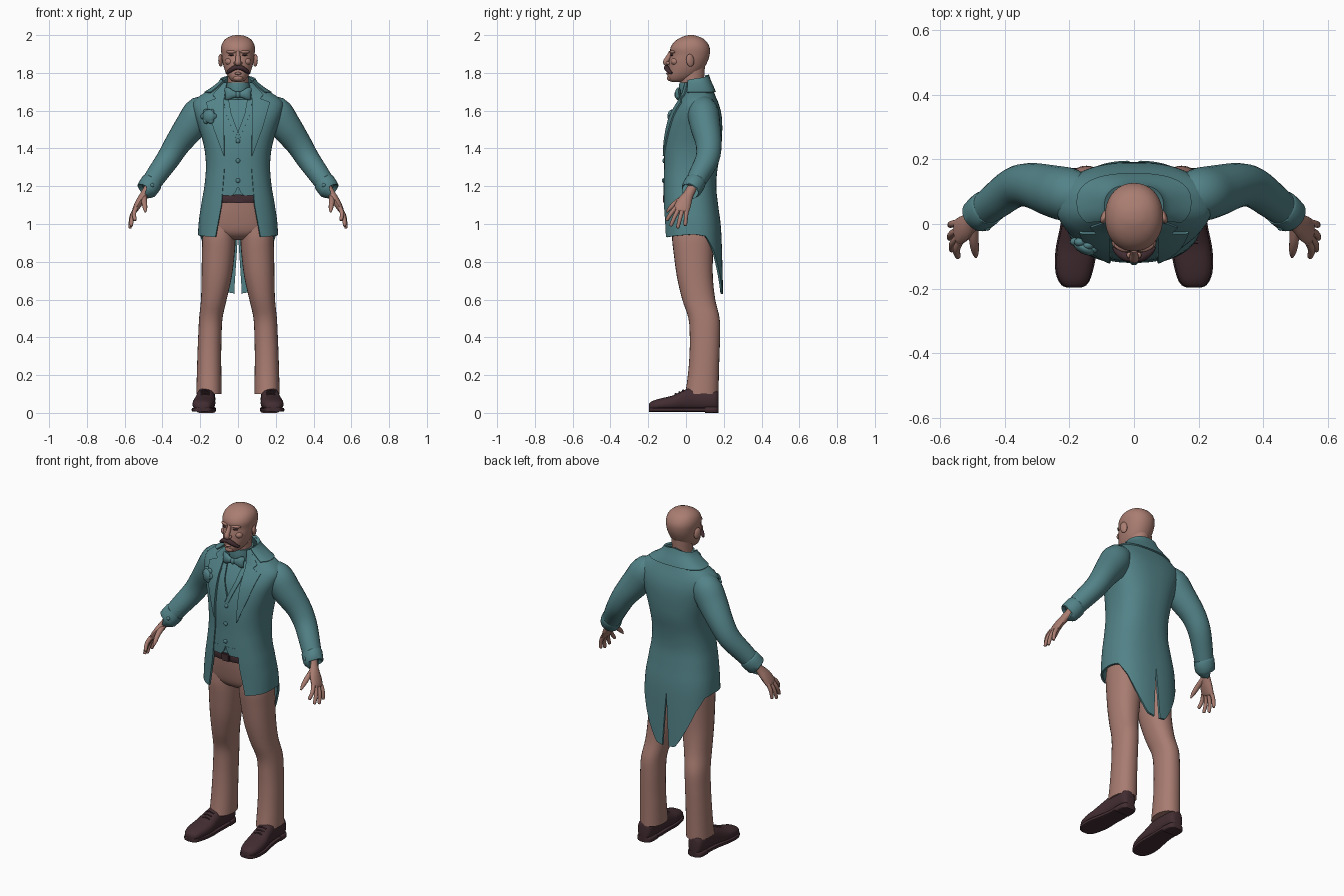
import bpy, bmesh, math
from mathutils import Vector, Matrix

PI = math.pi


def material(name, col):
    m = bpy.data.materials.new(name)
    m.diffuse_color = (*col, 1)
    return m


TEAL = material("teal_cloth", (0.085, 0.225, 0.245))
SKIN = material("skin", (0.40, 0.205, 0.165))
PINK = material("trouser_cloth", (0.39, 0.20, 0.165))
DARK = material("dark_leather", (0.055, 0.026, 0.032))


def dense(rows, k=5):
    """Smooth resampling of a list of number tuples."""
    out = []
    for i in range(len(rows) - 1):
        p0, p1, p2, p3 = (rows[max(i - 1, 0)], rows[i], rows[i + 1], rows[min(i + 2, len(rows) - 1)])
        for s in range(k):
            t = s / k
            out.append(tuple(0.5 * (2 * b + (c - a) * t + (2 * a - 5 * b + 4 * c - d) * t * t
                             + (3 * b - a - 3 * c + d) * t ** 3) for a, b, c, d in zip(p0, p1, p2, p3)))
    return out + [tuple(rows[-1])]


def table(rows, z):
    """Linear lookup; the first column is the key. Returns the other columns."""
    if z <= rows[0][0]:
        return rows[0][1:]
    for a, b in zip(rows, rows[1:]):
        if z <= b[0]:
            t = (z - a[0]) / (b[0] - a[0])
            return tuple(p + (q - p) * t for p, q in zip(a[1:], b[1:]))
    return rows[-1][1:]


def finish(name, bm, mat, mirror=False, thick=0):
    me = bpy.data.meshes.new(name)
    bm.to_mesh(me)
    bm.free()
    me.materials.append(mat)
    ob = bpy.data.objects.new(name, me)
    bpy.context.collection.objects.link(ob)
    if mirror:
        ob.modifiers.new("mirror", 'MIRROR')
    if thick:
        s = ob.modifiers.new("thickness", 'SOLIDIFY')
        s.thickness, s.offset = thick, -1
    return ob


def loft(name, rings, mat, mirror=False):
    bm = bmesh.new()
    vs = [[bm.verts.new(p) for p in r] for r in rings]
    n = len(vs[0])
    for a, b in zip(vs, vs[1:]):
        for i in range(n):
            bm.faces.new((a[i], a[(i + 1) % n], b[(i + 1) % n], b[i]))
    bm.faces.new(vs[0])
    bm.faces.new(vs[-1])
    bmesh.ops.recalc_face_normals(bm, faces=bm.faces)
    return finish(name, bm, mat, mirror)


def grid(name, rows, mat, thick):
    bm = bmesh.new()
    vs = [[bm.verts.new(p) for p in r] for r in rows]
    for a, b in zip(vs, vs[1:]):
        for j in range(len(a) - 1):
            bm.faces.new((a[j], a[j + 1], b[j + 1], b[j]))
    return finish(name, bm, mat, True, thick)


def sup(a, n):
    s, c = math.sin(a), math.cos(a)
    return math.copysign(abs(s) ** (2 / n), s), math.copysign(abs(c) ** (2 / n), c)


def stack(name, rows, mat, n=2.3, seg=32, mirror=False, k=4):
    """Upright loft; rows are (z, centre x, front y, back y, half width)."""
    rings = []
    for z, cx, yf, yb, rx in dense(rows, k):
        ring = [sup(2 * PI * i / seg, n) for i in range(seg)]
        rings.append([(cx + rx * s, (yf + yb) / 2 + (yb - yf) / 2 * c, z) for s, c in ring])
    return loft(name, rings, mat, mirror)


def tube(name, path, mat, mirror=True, seg=14, k=4):
    """Swept tube; path rows are (x, y, z, radius along y, other radius)."""
    pts = dense(path, k)
    rings = []
    for i, p in enumerate(pts):
        t = (Vector(pts[min(i + 1, len(pts) - 1)][:3]) - Vector(pts[max(i - 1, 0)][:3])).normalized()
        ref = Vector((0, 1, 0)) if abs(t.y) < 0.9 else Vector((0, 0, 1))
        u = (ref - t * ref.dot(t)).normalized()
        v = t.cross(u)
        rings.append([Vector(p[:3]) + u * p[3] * math.cos(2 * PI * j / seg) + v * p[4] * math.sin(2 * PI * j / seg)
                      for j in range(seg)])
    return loft(name, rings, mat, mirror)


def ball(name, loc, scale, mat, mirror=False, rx=0.0, rz=0.0):
    bm = bmesh.new()
    bmesh.ops.create_uvsphere(bm, u_segments=16, v_segments=10, radius=1)
    m = Matrix.Translation(loc) @ Matrix.Rotation(rz, 4, 'Z') @ Matrix.Rotation(rx, 4, 'X')
    bm.transform(m @ Matrix.Diagonal((*scale, 1)))
    return finish(name, bm, mat, mirror)


# Torso sections: z, front y, back y, half width
BODY = dense([(.60, -.13, .197, .215), (.95, -.122, .187, .212), (1.1, -.125, .17, .195), (1.2, -.125, .16, .178),
              (1.3, -.122, .168, .17), (1.4, -.12, .186, .178), (1.5, -.105, .192, .205), (1.58, -.08, .188, .232),
              (1.64, -.045, .172, .24), (1.68, -.022, .155, .20), (1.72, -.01, .14, .135), (1.76, -.005, .122, .088),
              (1.80, 0, .108, .074)])
N = 2.5


def body(a, z, off=0):
    yf, yb, rx = table(BODY, z)
    s, c = sup(a, N)
    return Vector(((rx + off) * s, (yf + yb) / 2 + ((yb - yf) / 2 + off) * c, z))


def front_y(x, z):
    yf, yb, rx = table(BODY, z)
    return (yf + yb) / 2 - (yb - yf) / 2 * (1 - min(abs(x) / rx, .97) ** N) ** (1 / N)


# Tailcoat body: cut-away hem, open front, split tails
HEM = [(0, .63), (.25, .64), (.6, .74), (1.0, .86), (1.4, .935), (1.8, .945), (PI, .93)]
OPEN = [(.93, .12), (1.1, .088), (1.3, .072), (1.6, .076), (1.72, .065), (1.8, .055)]
coat = []
for i in range(41):
    s = i / 40
    col = []
    for j in range(49):
        lo, hi = table(HEM, s * PI)[0], 1.79 - .04 * s
        z = lo + (hi - lo) * j / 48
        rx = table(BODY, z)[2]
        p = body(s * (PI - math.asin(min(table(OPEN, z)[0] / rx, 1) ** (N / 2))), z)
        gap = .02 * max(0, min(1, (.95 - z) / .3))
        p.x = max(p.x, gap) if s < .5 else p.x
        col.append(p)
    coat.append(col)
grid("tailcoat", coat, TEAL, .012)
grid("coat_collar", [[body(2.25 * i / 20, 1.70 + (.092 - .03 * i / 20) * j / 8, .010) for j in range(9)]
                     for i in range(21)], TEAL, .012)


def panel(name, inner, outer, off, thick):
    """Cloth panel laid over the chest between two (x, z) edges."""
    a, b = [[p for q, r in zip(e, e[1:]) for p in [(q[0] + (r[0] - q[0]) * t / 5, q[1] + (r[1] - q[1]) * t / 5)
             for t in range(5)]] + [e[-1]] for e in (inner, outer)]
    rows = []
    for i in range(7):
        row = [(p[0] + (q[0] - p[0]) * i / 6, p[1] + (q[1] - p[1]) * i / 6) for p, q in zip(a, b)]
        rows.append([(x, front_y(x, z) - off, z) for x, z in row])
    return grid(name, rows, TEAL, thick)


panel("lapels", [(.06, 1.75), (.07, 1.69), (.074, 1.66), (.075, 1.62), (.075, 1.5), (.074, 1.36)],
      [(.075, 1.75), (.135, 1.685), (.118, 1.665), (.17, 1.645), (.128, 1.5), (.076, 1.36)], .009, .010)

# Shirt, waistcoat, buttons
stack("shirt", [(z, 0, yf + .014, yb - .02, rx * .9) for z, yf, yb, rx in
                [(z, *table(BODY, z)) for z in (1.15, 1.25, 1.35, 1.45, 1.55, 1.62, 1.67, 1.72)]], TEAL, N, 40)
panel("waistcoat", [(0, 1.49), (0, 1.35), (0, 1.195)], [(.085, 1.68), (.085, 1.4), (.10, 1.15)], -.006, .010)
panel("waistcoat_points", [(0, 1.20), (.012, 1.17), (.03, 1.15)], [(.09, 1.20), (.09, 1.18), (.09, 1.15)], -.005, .010)
panel("waistcoat_collar", [(0, 1.49), (.035, 1.58), (.055, 1.69)][::-1],
      [(.012, 1.46), (.062, 1.58), (.085, 1.69)][::-1], -.001, .008)
for z in (1.44, 1.335, 1.23):
    ball("waistcoat_button", (0, front_y(0, z) + .004, z), (.012, .007, .012), TEAL)

# Neck, shirt collar, bow tie
stack("neck", [(1.66, 0, -.02, .095, .056), (1.75, 0, -.03, .095, .055), (1.83, 0, -.03, .1, .058)], SKIN, 2)
stack("shirt_collar", [(1.66, 0, -.03, .105, .068), (1.71, 0, -.037, .105, .066), (1.75, 0, -.035, .105, .064)], TEAL, 2)
tube("bow_tie", [(.0, -.045, 1.685, .008, .014), (.02, -.046, 1.686, .012, .018), (.045, -.044, 1.688, .015, .031),
                 (.06, -.038, 1.69, .012, .034), (.063, -.036, 1.69, .006, .03)], TEAL)
ball("bow_knot", (0, -.05, 1.685), (.014, .012, .018), TEAL)

# Flower on the lapel
ball("flower_centre", (-.155, front_y(.155, 1.57) - .014, 1.57), (.036, .018, .036), TEAL, rz=-.5)
for i in range(6):
    a = i * PI / 3
    x, z = -.155 + .025 * math.cos(a), 1.57 + .025 * math.sin(a)
    ball("flower_petal", (x, front_y(x, z) - .008, z), (.018, .014, .018), TEAL)

# Sleeves, cuffs, sleeve buttons
tube("sleeves", [(.13, .085, 1.60, .06, .06), (.195, .09, 1.592, .082, .086), (.25, .102, 1.52, .08, .083),
                 (.32, .12, 1.425, .069, .069), (.37, .113, 1.345, .063, .062), (.43, .07, 1.26, .056, .056),
                 (.478, .032, 1.19, .048, .05)], TEAL, seg=24)
tube("cuffs", [(.452, .052, 1.226, .05, .05), (.456, .05, 1.221, .056, .058), (.484, .026, 1.18, .054, .056),
               (.488, .023, 1.175, .044, .046)], TEAL, seg=24, k=2)
for x, y, z in ((.39, .04, 1.285), (.415, .024, 1.25), (.455, -.012, 1.205)):
    ball("sleeve_buttons", (x, y, z), (.011, .009, .011), TEAL, True)

# Hands
tube("palms", [(.475, .032, 1.19, .026, .024), (.497, .012, 1.155, .028, .022), (.522, -.01, 1.115, .04, .021),
               (.545, -.025, 1.075, .042, .015), (.549, -.028, 1.065, .03, .008)], SKIN)
for by, tip in ((-.056, (.545, -.103, 1.018)), (-.036, (.565, -.082, .988)),
                (-.016, (.572, -.045, .977)), (.004, (.57, -.004, .99))):
    b, t = Vector((.54, by, 1.085)), Vector(tip)
    m = (b + t) / 2 + Vector((.008, 0, .004))
    e = t - (t - m) * .12
    tube("fingers", [(*b, .012, .012), (*m, .011, .0115), (*e, .009, .009), (*t, .003, .003)], SKIN, seg=10)
tube("thumbs", [(.497, -.0, 1.145, .016, .016), (.496, -.05, 1.115, .014, .015), (.492, -.083, 1.085, .011, .012),
                (.49, -.103, 1.062, .004, .004)], SKIN, seg=10)

# Head
stack("head", [(1.752, 0, -.075, -.02, .015), (1.76, 0, -.09, .01, .036), (1.785, 0, -.097, .06, .056),
               (1.82, 0, -.093, .092, .072), (1.86, 0, -.09, .114, .082), (1.895, 0, -.083, .125, .087),
               (1.93, 0, -.083, .126, .09), (1.96, 0, -.066, .113, .082), (1.982, 0, -.038, .09, .063),
               (1.996, 0, -.005, .056, .034), (2.0, 0, .015, .037, .01)], SKIN, 2.15, 36)
tube("nose", [(0, -.078, 1.912, .012, .01), (0, -.088, 1.89, .014, .012), (0, -.106, 1.862, .014, .015),
              (0, -.105, 1.85, .013, .016), (0, -.092, 1.842, .006, .01)], SKIN, False)
ball("nostrils", (.014, -.096, 1.852), (.009, .011, .009), SKIN, True)
ball("brows", (.036, -.071, 1.911), (.028, .014, .009), SKIN, True, rz=.35)
ball("eyes", (.035, -.074, 1.894), (.015, .010, .004), DARK, True, rz=.35)
ball("cheeks", (.045, -.058, 1.86), (.024, .022, .02), SKIN, True)
ball("lower_lip", (0, -.096, 1.797), (.02, .01, .007), SKIN)
ball("chin", (0, -.085, 1.772), (.026, .016, .016), SKIN)
ball("ears", (.092, .022, 1.866), (.011, .022, .034), SKIN, True, rx=.15, rz=.35)
tube("moustache", [(0, -.102, 1.828, .012, .011), (.02, -.103, 1.826, .014, .013), (.042, -.093, 1.812, .012, .011),
                   (.058, -.08, 1.80, .007, .007), (.066, -.073, 1.803, .002, .002)], DARK)

# Belt and buckle
stack("belt", [(1.11, 0, -.108, .14, .165), (1.115, 0, -.113, .145, .168), (1.15, 0, -.113, .145, .166),
               (1.158, 0, -.108, .14, .16)], DARK, N, k=2)
buckle = bmesh.new()
bmesh.ops.create_cube(buckle, size=1)
bmesh.ops.bevel(buckle, geom=buckle.edges[:], offset=.12, segments=2, affect='EDGES')
buckle.transform(Matrix.Translation((0, -.114, 1.134)) @ Matrix.Diagonal((.05, .014, .046, 1)))
finish("buckle", buckle, DARK)

# Trousers
stack("trouser_seat", [(.915, 0, -.02, .09, .05), (.935, 0, -.055, .125, .13), (.97, 0, -.078, .145, .182),
                       (1.05, 0, -.095, .145, .18), (1.13, 0, -.105, .14, .163)], PINK, 2.4)
stack("trouser_legs", [(.10, .154, -.004, .172, .067), (.2, .153, .01, .174, .065), (.3, .152, .018, .177, .063),
                       (.4, .149, .02, .18, .062), (.5, .144, .013, .178, .062), (.6, .128, -.02, .155, .068),
                       (.72, .113, -.048, .142, .08), (.85, .104, -.066, .143, .087), (.93, .1, -.074, .145, .088),
                       (1.0, .09, -.07, .14, .085)], PINK, 2.2, 28, True)

# Shoes: uppers, soles and heels
SHOE = [(-.197, .016, .042), (-.19, .034, .055), (-.165, .049, .068), (-.12, .058, .08), (-.07, .059, .092),
        (-.02, .053, .116), (.03, .049, .135), (.1, .047, .13), (.15, .044, .125), (.168, .032, .115), (.173, .016, .1)]


def shoe_part(name, rows, z0, top, grow, n):
    rings = []
    for y, w, zt in dense(rows, 3):
        hi = top or zt
        cx = .168 - .09 * min(y - .05, 0)
        cx = min(cx, .186)
        rings.append([(cx + (w + grow) * sup(2 * PI * i / 20, n)[0], y,
                       (z0 + hi) / 2 + (hi - z0) / 2 * sup(2 * PI * i / 20, n)[1]) for i in range(20)])
    loft(name, rings, DARK, True)


shoe_part("shoe_uppers", SHOE, .012, 0, 0, 2.4)
shoe_part("shoe_soles", SHOE[:8], .006, .028, .004, 6)
shoe_part("shoe_heels", SHOE[7:], 0, .032, .003, 6)
for y, z in ((-.055, .099), (-.035, .108), (-.015, .118)):
    tube("shoe_laces", [(.15, y, z - .004, .005, .004), (.174, y, z + .003, .005, .004), (.198, y, z - .004, .005, .004)],
         DARK, seg=8)

# Bake modifiers and shade
bpy.ops.object.select_all(action='SELECT')
bpy.context.view_layer.objects.active = bpy.context.selected_objects[0]
bpy.ops.object.convert(target='MESH')
bpy.ops.object.shade_smooth_by_angle(angle=math.radians(42))
